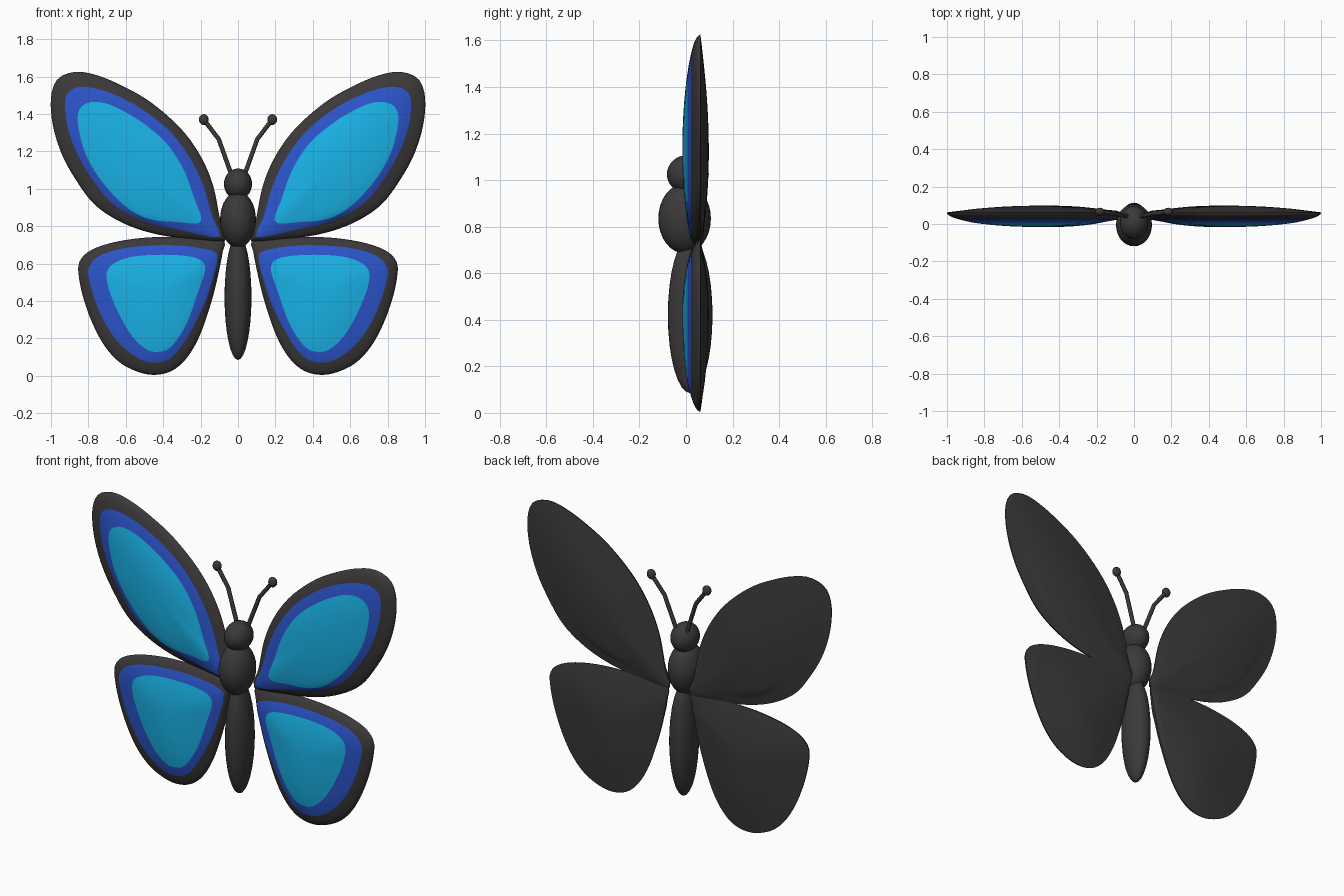
import bpy, bmesh, math
from mathutils import Vector

if "Cube" in bpy.data.objects:
    bpy.data.objects.remove(bpy.data.objects["Cube"])


def material(name, rgb):
    m = bpy.data.materials.new(name)
    m.diffuse_color = (*rgb, 1)
    m.use_nodes = True
    m.node_tree.nodes["Principled BSDF"].inputs["Base Color"].default_value = m.diffuse_color
    return m


DARK = material("charcoal", (0.045, 0.04, 0.042))
BLUE = material("royal_blue", (0.025, 0.09, 0.6))
CYAN = material("sky_blue", (0.01, 0.45, 0.8))
N = 120        # samples round each wing
RIM_Y = 0.062  # depth of the sharp wing edge


def smooth_loop(pts, sub=8):
    """Closed Catmull-Rom curve through the points."""
    p = [Vector(q) for q in pts]
    out = []
    for i in range(len(p)):
        a, b, c, d = (p[(i + k) % len(p)] for k in (-1, 0, 1, 2))
        for s in range(sub):
            t = s / sub
            out.append(0.5 * (2 * b + (c - a) * t + (2 * a - 5 * b + 4 * c - d) * t * t
                              + (3 * b - a - 3 * c + d) * t ** 3))
    return out


def polar_ring(pts, centre, start):
    """Resample an outline at even angles round the centre."""
    loop = [q - centre for q in smooth_loop(pts)]
    ring = []
    for k in range(N):
        ang = start + 2 * math.pi * k / N
        d = Vector((math.cos(ang), math.sin(ang)))
        best = 0
        for a, b in zip(loop, loop[1:] + loop[:1]):
            ca, cb = d.cross(a), d.cross(b)
            if ca * cb <= 0 and ca != cb:
                best = max(best, d.dot(a.lerp(b, ca / (ca - cb))))
        ring.append(centre + d * best)
    return ring


def finish(obj, angle=40):
    bpy.ops.object.select_all(action='DESELECT')
    obj.select_set(True)
    bpy.context.view_layer.objects.active = obj
    bpy.ops.object.shade_smooth_by_angle(angle=math.radians(angle))


def wing(name, centre, outline, blue, cyan):
    c = Vector(centre)
    root = Vector(outline[0]) - c
    start = math.atan2(root.y, root.x)
    rims = [polar_ring(p, c, start) for p in (outline, blue, cyan)] + [[c] * N]
    levels = [1, 0.86, 0.71, 0]
    # rings from the rim to the middle: positions, level, colour slot
    rings = []
    for band, steps in enumerate((6, 4, 8)):
        for s in range(steps):
            t = s / steps
            if band == 0:
                t = t * t  # finer rings at the steep rim
            r = levels[band] + (levels[band + 1] - levels[band]) * t
            rings.append(([a.lerp(b, t) for a, b in zip(rims[band], rims[band + 1])], r, band))
    front = lambda r: RIM_Y - 0.078 * math.sqrt(max(0, 1 - r * r))
    back = lambda r: RIM_Y + 0.036 * (1 - r * r)
    for side, sx in (("left", -1), ("right", 1)):
        bm = bmesh.new()
        rim = [bm.verts.new((sx * q.x, RIM_Y, q.y)) for q in rings[0][0]]
        for depth, coloured in ((front, True), (back, False)):
            prev = rim
            for i, (pts, r, band) in enumerate(rings[1:]):
                cur = [bm.verts.new((sx * q.x, depth(r), q.y)) for q in pts]
                for k in range(N):
                    j = (k + 1) % N
                    f = bm.faces.new((prev[k], prev[j], cur[j], cur[k]))
                    f.material_index = rings[i][2] if coloured else 0
                prev = cur
            tip = bm.verts.new((sx * c.x, depth(0), c.y))
            for k in range(N):
                f = bm.faces.new((prev[k], prev[(k + 1) % N], tip))
                f.material_index = 2 if coloured else 0
        bmesh.ops.recalc_face_normals(bm, faces=bm.faces)
        me = bpy.data.meshes.new(f"{side}_{name}")
        bm.to_mesh(me)
        bm.free()
        for m in (DARK, BLUE, CYAN):
            me.materials.append(m)
        obj = bpy.data.objects.new(f"{side}_{name}", me)
        bpy.context.collection.objects.link(obj)
        finish(obj)


def ellipsoid(name, loc, radii, seg=32):
    bpy.ops.mesh.primitive_uv_sphere_add(segments=seg, ring_count=seg // 2, radius=1, location=loc)
    o = bpy.context.object
    o.name = name
    o.scale = radii
    o.data.materials.append(DARK)
    finish(o, 60)


# Upper wings
wing("forewing", (0.51, 1.12),
     [(.07, .72), (.096, .834), (.134, 1.02), (.203, 1.18), (.31, 1.326), (.47, 1.465),
      (.63, 1.556), (.765, 1.61), (.87, 1.625), (.963, 1.588), (1.0, 1.49), (.99, 1.34),
      (.94, 1.18), (.86, 1.037), (.765, .914), (.63, .824), (.47, .765), (.283, .733)],
     [(.096, .74), (.134, .84), (.187, 1.02), (.267, 1.18), (.374, 1.315), (.524, 1.433),
      (.685, 1.513), (.82, 1.545), (.90, 1.524), (.925, 1.46), (.91, 1.326), (.856, 1.18),
      (.765, 1.03), (.658, .91), (.497, .825), (.31, .78)],
     [(.198, .823), (.235, .95), (.29, 1.1), (.38, 1.24), (.5, 1.345), (.62, 1.42),
      (.72, 1.46), (.8, 1.46), (.85, 1.42), (.855, 1.34), (.82, 1.2), (.75, 1.07),
      (.65, .95), (.55, .87), (.45, .833), (.33, .823)])

# Lower wings
wing("hindwing", (0.44, 0.43),
     [(.075, .727), (.23, .738), (.39, .743), (.55, .733), (.695, .706), (.8, .663),
      (.85, .604), (.85, .524), (.824, .406), (.775, .273), (.71, .155), (.63, .07),
      (.535, .021), (.444, .005), (.353, .027), (.273, .096), (.203, .219), (.139, .406),
      (.1, .567), (.08, .674)],
     [(.13, .665), (.33, .697), (.572, .687), (.733, .645), (.797, .578), (.79, .487),
      (.733, .326), (.652, .193), (.545, .1), (.449, .07), (.358, .096), (.278, .193),
      (.182, .38), (.128, .54), (.112, .61)],
     [(.176, .578), (.225, .63), (.385, .647), (.572, .635), (.684, .585), (.7, .503),
      (.652, .364), (.572, .22), (.492, .143), (.428, .128), (.358, .155), (.278, .273),
      (.209, .46)])

# Body
ellipsoid("abdomen", (0, 0.018, 0.42), (0.072, 0.096, 0.335))
ellipsoid("thorax", (0, -0.006, 0.835), (0.096, 0.113, 0.15))
ellipsoid("head", (0, 0.008, 1.025), (0.075, 0.09, 0.083))

# Bent antennae with club tips
for side, sx in (("left", -1), ("right", 1)):
    cu = bpy.data.curves.new(f"{side}_antenna", 'CURVE')
    cu.dimensions = '3D'
    cu.bevel_depth = 0.012
    cu.bevel_resolution = 3
    cu.use_fill_caps = True
    sp = cu.splines.new('POLY')
    path = [(.03, .04, 1.06), (.103, .055, 1.265), (.183, .065, 1.37)]
    sp.points.add(len(path) - 1)
    for p, (x, y, z) in zip(sp.points, path):
        p.co = (sx * x, y, z, 1)
    cu.materials.append(DARK)
    bpy.context.collection.objects.link(bpy.data.objects.new(f"{side}_antenna", cu))
    ellipsoid(f"{side}_antenna_tip", (sx * .183, .065, 1.37), (.026, .022, .029), 20)
